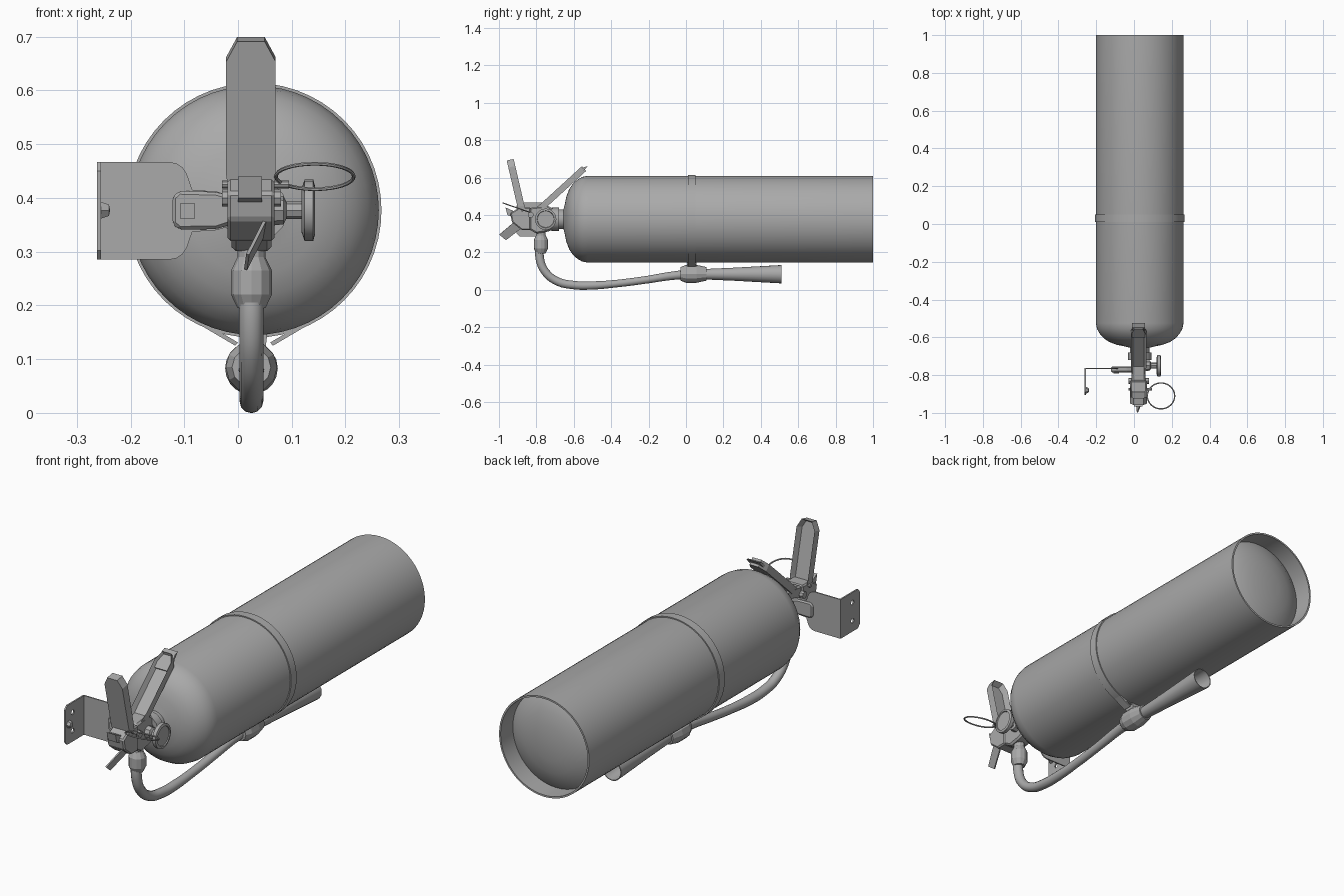
import bpy, bmesh, math
from mathutils import Vector, Matrix

if "Cube" in bpy.data.objects:
    bpy.data.objects.remove(bpy.data.objects["Cube"])

CX, CZ = 0.03, 0.377          # tank axis
VX = 0.025                    # valve, hose and handle centre plane
grey = bpy.data.materials.new("plain_grey")
grey.diffuse_color = (0.40, 0.40, 0.40, 1)
grey.use_nodes = True
grey.node_tree.nodes["Principled BSDF"].inputs["Base Color"].default_value = grey.diffuse_color


def finish(name, bm, angle=35):
    bmesh.ops.recalc_face_normals(bm, faces=bm.faces)
    me = bpy.data.meshes.new(name)
    bm.to_mesh(me)
    bm.free()
    ob = bpy.data.objects.new(name, me)
    bpy.context.collection.objects.link(ob)
    me.materials.append(grey)
    if angle:
        select(ob)
        bpy.ops.object.shade_smooth_by_angle(angle=math.radians(angle))
    return ob


def select(ob):
    bpy.ops.object.select_all(action='DESELECT')
    ob.select_set(True)
    bpy.context.view_layer.objects.active = ob


def lathe(name, profile, origin, axis='Y', segs=48, closed=False, angle=35):
    """Spin (radius, distance) points around an axis through origin."""
    bm = bmesh.new()
    o = Vector(origin)
    rings = []
    for r, d in profile:
        ring = []
        for i in range(1 if r == 0 else segs):
            a = 2 * math.pi * i / segs
            u, v = r * math.cos(a), r * math.sin(a)
            p = {'X': (d, u, v), 'Y': (u, d, v), 'Z': (u, v, d)}[axis]
            ring.append(bm.verts.new(o + Vector(p)))
        rings.append(ring)
    pairs = list(zip(rings, rings[1:])) + ([(rings[-1], rings[0])] if closed else [])
    for a, b in pairs:
        for i in range(segs):
            j = (i + 1) % segs
            quad = [a[i % len(a)], a[j % len(a)], b[j % len(b)], b[i % len(b)]]
            bm.faces.new(list(dict.fromkeys(quad)))
    return finish(name, bm, angle)


def extrude(name, pts, lo, hi, axis='X', bevel=0.0):
    """Extrude a flat outline: (y, z) along X, or (x, z) along Y."""
    bm = bmesh.new()
    put = (lambda p, d: (d, p[0], p[1])) if axis == 'X' else (lambda p, d: (p[0], d, p[1]))
    f = bm.faces.new([bm.verts.new(put(p, lo)) for p in pts])
    g = bmesh.ops.extrude_face_region(bm, geom=[f])['geom']
    move = Vector((hi - lo, 0, 0) if axis == 'X' else (0, hi - lo, 0))
    bmesh.ops.translate(bm, vec=move, verts=[v for v in g if isinstance(v, bmesh.types.BMVert)])
    if bevel:
        bmesh.ops.bevel(bm, geom=bm.edges[:], offset=bevel, segments=1, affect='EDGES')
    return finish(name, bm, 0)


def channel(name, base, tip, width, thick, open_sign):
    """Pressed-steel lever: tapered bar in the y-z plane, hollowed on one side."""
    base, tip = Vector(base), Vector(tip)
    along = (tip - base).normalized()
    side = Vector((1, 0, 0))
    up = side.cross(along) * open_sign
    length = (tip - base).length
    outline = [(-.4, 0), (.4, 0), (.5, .2), (.5, .88), (.28, 1), (-.28, 1), (-.5, .88), (-.5, .2)]
    bm = bmesh.new()
    f = bm.faces.new([bm.verts.new(base + side * (s * width) + along * (t * length) - up * thick / 2)
                      for s, t in outline])
    g = bmesh.ops.extrude_face_region(bm, geom=[f])['geom']
    bmesh.ops.translate(bm, vec=up * thick, verts=[v for v in g if isinstance(v, bmesh.types.BMVert)])
    top = [x for x in g if isinstance(x, bmesh.types.BMFace)][0]
    bmesh.ops.inset_region(bm, faces=[top], thickness=0.011, use_even_offset=True)
    bmesh.ops.translate(bm, vec=up * -thick * 0.7, verts=top.verts[:])
    return finish(name, bm, 0)


def tube(name, pts, segs=4):
    """Round tube through (y, z, radius) points."""
    cu = bpy.data.curves.new(name, 'CURVE')
    cu.dimensions = '3D'
    cu.bevel_depth, cu.bevel_resolution, cu.resolution_u = 1.0, segs, 6
    cu.use_fill_caps = True
    sp = cu.splines.new('BEZIER')
    sp.bezier_points.add(len(pts) - 1)
    for bp, (y, z, r) in zip(sp.bezier_points, pts):
        bp.co, bp.radius = (VX, y, z), r
        bp.handle_left_type = bp.handle_right_type = 'AUTO'
    ob = bpy.data.objects.new(name, cu)
    bpy.context.collection.objects.link(ob)
    cu.materials.append(grey)
    select(ob)
    bpy.ops.object.convert(target='MESH')
    bpy.ops.object.shade_smooth_by_angle(angle=math.radians(40))


# Tank: neck, rounded shoulder, straight wall, open skirt and recessed domed base
lathe("tank", [(0, -.71), (.052, -.71), (.052, -.655), (.08, -.648), (.12, -.64), (.16, -.625), (.19, -.605),
               (.212, -.58), (.226, -.555), (.232, -.525), (.232, 1.0), (.224, 1.0), (.224, .91),
               (.19, .932), (.14, .95), (.08, .962), (0, .966)], (CX, 0, CZ), segs=56)
lathe("neck_collar", [(.04, -.72), (.062, -.72), (.062, -.68), (.04, -.68)], (CX, 0, CZ), segs=12, closed=True)

# Strap round the tank, its V-shaped ties and the clamp holding the nozzle
lathe("tank_strap", [(.23, .01), (.237, .01), (.237, .05), (.23, .05)], (CX, 0, CZ), segs=56, closed=True)
for s, n in ((-1, "left"), (1, "right")):
    extrude(f"strap_tie_{n}", [(CX + s * .125, .178), (CX + s * .035, .125), (CX + s * .03, .131),
                               (CX + s * .12, .184)], .01, .05, 'Y')
extrude("strap_spacer", [(.005, .15), (.055, .15), (.05, .11), (.01, .11)], .005, .055, 'Y')
lathe("nozzle_clamp", [(.02, -.03), (.036, -.03), (.048, 0), (.048, .055), (.036, .11), (.02, .11)],
      (VX, 0, .085), segs=12, closed=True, angle=0)

# Hose with its coupling and flared nozzle
tube("hose", [(-.778, .26, .024), (-.782, .17, .023), (-.755, .10, .022), (-.69, .046, .022), (-.60, .025, .0225),
              (-.50, .023, .022), (-.38, .032, .02), (-.22, .052, .02), (-.08, .074, .022), (.04, .085, .026)])
lathe("hose_coupling", [(0, .195), (.026, .195), (.038, .22), (.038, .265), (.026, .29), (.026, .35), (0, .35)],
      (VX, -.776, 0), 'Z', 12, angle=0)
lathe("nozzle", [(.02, .05), (.027, .08), (.035, .26), (.049, .51), (.045, .51), (.03, .26), (0, .22)],
      (VX, 0, .083), segs=20)

# Valve body with side cheeks and front outlet block
extrude("valve_body", [(-.69, .33), (-.69, .42), (-.74, .45), (-.83, .44), (-.86, .40), (-.85, .33),
                       (-.80, .30), (-.74, .31)], -.012, .062, 'X', .008)
extrude("valve_front_block", [(-.83, .32), (-.83, .44), (-.89, .44), (-.94, .41), (-.93, .36), (-.88, .32)],
        -.02, .068, 'X', .006)
extrude("valve_nose", [(-.92, .385), (-.92, .42), (-.965, .44), (-.955, .40)], .0, .045)

# Squeeze lever (front) and carrying handle (back), open towards each other
channel("squeeze_lever", (0.024, -.868, .385), (0.024, -.94, .695), .092, .038, -1)
channel("carry_handle", (0.024, -.80, .415), (0.024, -.545, .648), .082, .034, 1)
extrude("carry_handle_lip", [(-.60, .60), (-.545, .655), (-.525, .662), (-.535, .65), (-.59, .59)], -.01, .058)

# Pressure gauge on its stem
lathe("gauge", [(0, .118), (.04, .118), (.057, .124), (.057, .140), (.046, .143), (.044, .139), (0, .139)],
      (0, -.75, .377), 'X', 20)
lathe("gauge_stem", [(.03, .05), (.026, .085), (.016, .09), (.016, .12)], (0, -.75, .377), 'X', 8, angle=0)

# Lever pivot, safety pin and pull ring
lathe("lever_pivot", [(0, -.03), (.016, -.03), (.016, .08), (0, .08)], (0, -.83, .40), 'X', 8, angle=0)
lathe("safety_pin", [(0, -.03), (.007, -.03), (.007, .095), (0, .095)], (0, -.875, .425), 'X', 8, angle=0)
ring = lathe("pull_ring", [(.0725 + .0035 * math.cos(a * math.pi / 3), .0035 * math.sin(a * math.pi / 3))
                           for a in range(6)], (0, 0, 0), 'Z', 32, closed=True)
ring.data.transform(Matrix.Translation((.143, -.91, .44)) @ Matrix.Rotation(math.radians(-19), 4, 'X'))

# Slanted seal tag hanging below the valve front
bm = bmesh.new()
bm.faces.new([bm.verts.new(p) for p in ((.018, -.998, .295), (.014, -.962, .266), (.054, -.86, .345),
                                        (.060, -.90, .378))])
tag = finish("seal_tag", bm, 0)
mod = tag.modifiers.new("thickness", 'SOLIDIFY')
mod.thickness, mod.offset = .006, 0

# Wall bracket: plate with rounded corners and a tongue, plus a side flange
arc = [(-.128 + .035 * math.sin(a), .432 + .035 * math.cos(a)) for a in (0, .4, .8, 1.2)]
half = [(-.262, .467)] + arc + [(-.085, .415), (-.04, .412), (0, .40)]
extrude("bracket_plate", half + [(x, .752 - z) for x, z in reversed(half)], -.768, -.762, 'Y')
extrude("bracket_tongue", [(-.122, .352), (-.122, .402), (-.11, .413), (-.04, .411), (0, .40),
                           (0, .355), (-.04, .342), (-.11, .341)], -.785, -.755, 'Y', .006)
extrude("bracket_bolt", [(-.108, .362), (-.108, .39), (-.08, .39), (-.08, .362)], -.792, -.78, 'Y')

# Flange with chamfered front corners and two screw holes
flange = extrude("bracket_flange", [(-.765, .285), (-.765, .467), (-.89, .467), (-.905, .45),
                                    (-.905, .302), (-.89, .285)], -.262, -.255)
for z in (.335, .42):
    hole = lathe("screw_hole_cutter", [(0, -.3), (.011, -.3), (.011, -.22), (0, -.22)],
                 (0, -.85, z), 'X', 10, angle=0)
    cut = flange.modifiers.new("screw_hole", 'BOOLEAN')
    cut.object, cut.operation, cut.solver = hole, 'DIFFERENCE', 'EXACT'
    select(flange)
    bpy.ops.object.modifier_apply(modifier=cut.name)
    bpy.data.objects.remove(hole)
lathe("flange_screw", [(0, -.262), (.018, -.255), (.012, -.24), (0, -.238)], (0, -.88, .377), 'X', 6, angle=0)
